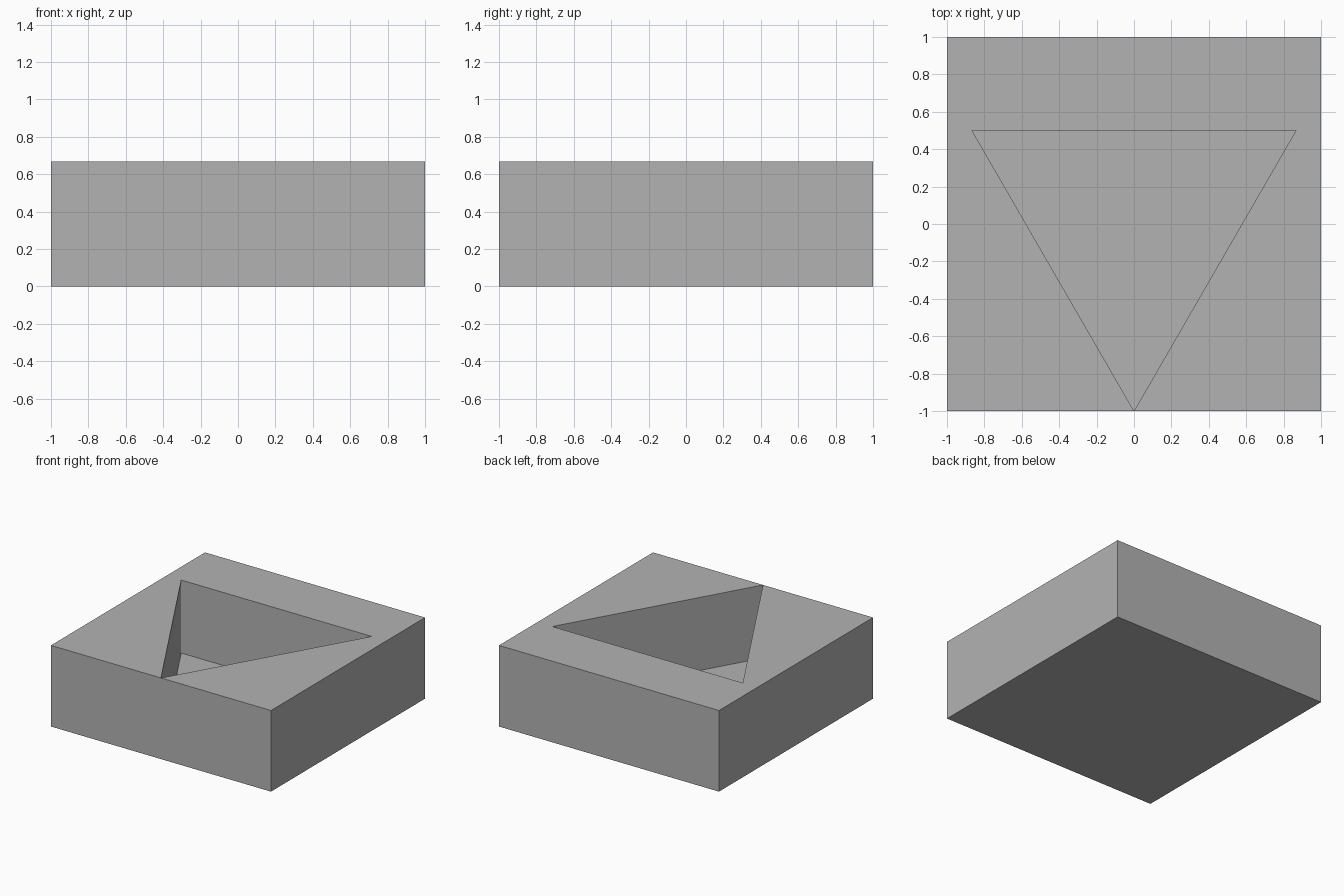
import bpy, bmesh, math

cube = bpy.data.objects.get("Cube")
if cube:
    bpy.data.objects.remove(cube, do_unlink=True)

HEIGHT = 2 / 3
FLOOR = HEIGHT / 10

grey = bpy.data.materials.new("mid grey")
grey.use_nodes = True
grey.diffuse_color = (0.45, 0.45, 0.45, 1)
grey.node_tree.nodes["Principled BSDF"].inputs["Base Color"].default_value = grey.diffuse_color

bm = bmesh.new()


def ring(points, z):
    return [bm.verts.new((x, y, z)) for x, y in points]


# Outer block corners, and a triangle whose tip meets the front edge
square = [(-1, -1), (1, -1), (1, 1), (-1, 1)]
triangle = [(math.cos(a), math.sin(a))
            for a in (math.radians(d) for d in (-90, 30, 150))]
base = ring(square, 0)
rim = ring(square, HEIGHT)
mouth = ring(triangle, HEIGHT)
pit = ring(triangle, FLOOR)
tip, right, left = mouth

# Underside and pit floor
bm.faces.new(base[::-1])
bm.faces.new(pit)

# Outer walls, with the front one sharing the triangle's tip
for i in range(4):
    j = (i + 1) % 4
    top = [rim[j], tip, rim[i]] if i == 0 else [rim[j], rim[i]]
    bm.faces.new([base[i], base[j]] + top)

# Pit walls
for i in range(3):
    j = (i + 1) % 3
    bm.faces.new([mouth[i], mouth[j], pit[j], pit[i]])

# Flat top surrounding the pit
bm.faces.new([tip, rim[1], rim[2], right])
bm.faces.new([right, rim[2], rim[3], left])
bm.faces.new([left, rim[3], rim[0], tip])

bmesh.ops.recalc_face_normals(bm, faces=bm.faces)
mesh = bpy.data.meshes.new("block_with_triangular_pit")
bm.to_mesh(mesh)
bm.free()
mesh.materials.append(grey)
block = bpy.data.objects.new("block_with_triangular_pit", mesh)
bpy.context.collection.objects.link(block)
